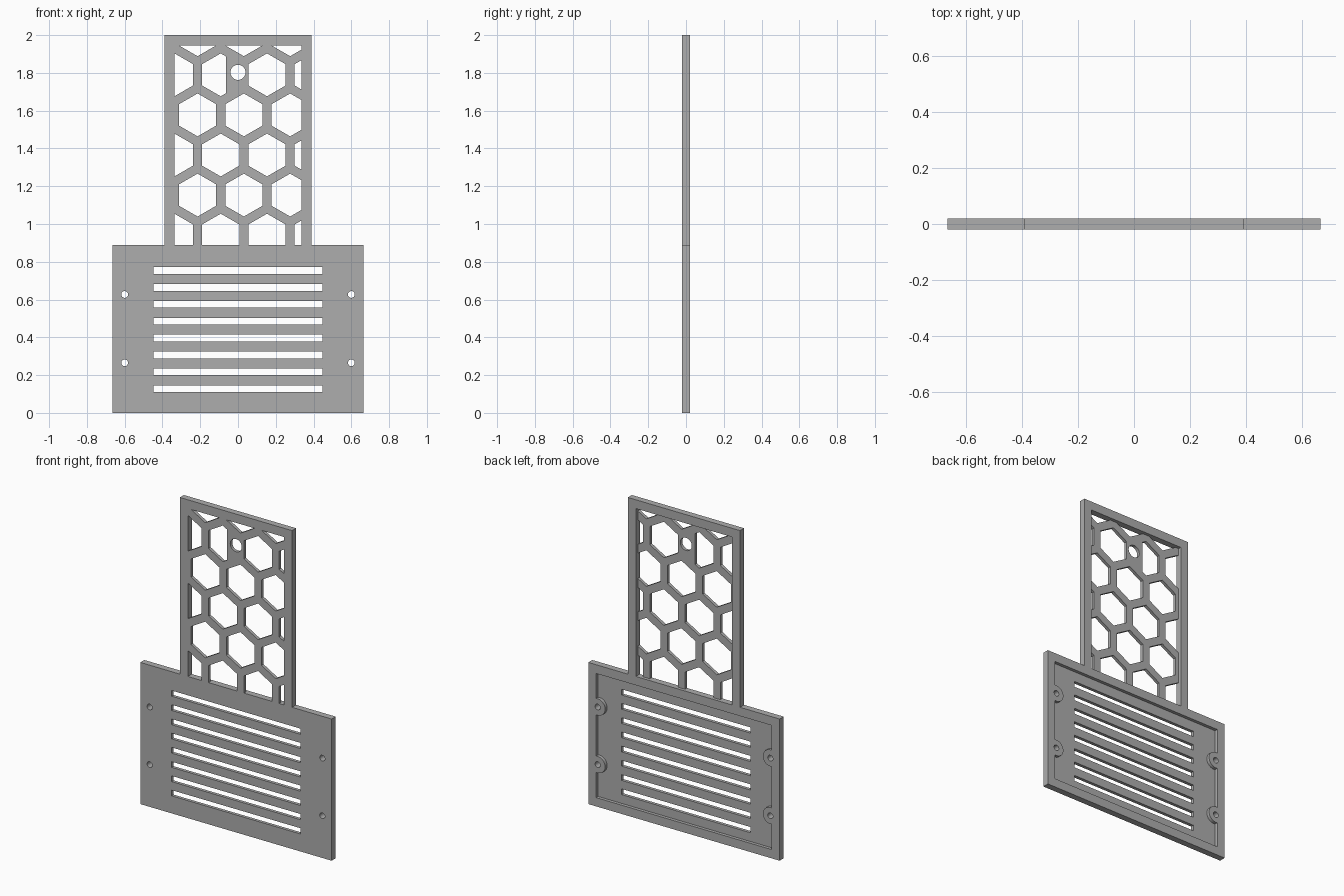
import bpy, bmesh, math

if "Cube" in bpy.data.objects:
    bpy.data.objects.remove(bpy.data.objects["Cube"])

T = 0.02            # half thickness
RIM = 0.055         # rim width around both recesses
grey = bpy.data.materials.new("grey plastic")
grey.diffuse_color = (0.42, 0.42, 0.42, 1)
grey.use_nodes = True
grey.node_tree.nodes["Principled BSDF"].inputs["Base Color"].default_value = grey.diffuse_color


def prisms(name, outlines, y0, y1):
    """One object made of (x, z) outlines extruded from y0 to y1."""
    bm = bmesh.new()
    for pts in outlines:
        face = bm.faces.new([bm.verts.new((x, y0, z)) for x, z in pts])
        ext = bmesh.ops.extrude_face_region(bm, geom=[face])["geom"]
        moved = [v for v in ext if isinstance(v, bmesh.types.BMVert)]
        bmesh.ops.translate(bm, verts=moved, vec=(0, y1 - y0, 0))
    bmesh.ops.recalc_face_normals(bm, faces=bm.faces)
    me = bpy.data.meshes.new(name)
    bm.to_mesh(me)
    bm.free()
    me.materials.append(grey)
    ob = bpy.data.objects.new(name, me)
    bpy.context.collection.objects.link(ob)
    return ob


def rect(x0, x1, z0, z1):
    return [(x0, z0), (x1, z0), (x1, z1), (x0, z1)]


def ngon(cx, cz, r, n, start=0.0):
    return [(cx + r * math.cos(start + math.tau * i / n),
             cz + r * math.sin(start + math.tau * i / n)) for i in range(n)]


def clip(pts, axis, limit, sign):
    """Keep the part of a convex outline where sign * coordinate <= sign * limit."""
    out = []
    for a, b in zip(pts, pts[1:] + pts[:1]):
        da, db = sign * (a[axis] - limit), sign * (b[axis] - limit)
        if da <= 0:
            out.append(a)
        if da * db < 0:
            t = da / (da - db)
            out.append((a[0] + t * (b[0] - a[0]), a[1] + t * (b[1] - a[1])))
    return out


def carve(target, cutter):
    mod = target.modifiers.new("cut", 'BOOLEAN')
    mod.operation, mod.solver, mod.object = 'DIFFERENCE', 'EXACT', cutter
    cutter.hide_render = True
    bpy.context.view_layer.objects.active = target
    bpy.ops.object.modifier_apply(modifier=mod.name)
    bpy.data.objects.remove(cutter)


# Stepped plate: wide base with a narrower upper panel
BW, BH, UW = 0.665, 0.89, 0.39
right = [(BW, 0), (BW, BH), (UW, BH), (UW, 2)]
plate = prisms("vent_plate", [right + [(-x, z) for x, z in reversed(right)]], -T, T)

# Rear recess of the base, leaving round screw bosses along the side rims
screw_x, screw_z, boss = 0.6, (0.265, 0.627), 0.052
wall = BW - RIM
a0 = math.acos((wall - screw_x) / boss)
side = [(wall, RIM)]
for zc in screw_z:
    for i in range(17):
        a = -a0 - (math.tau - 2 * a0) * i / 16
        side.append((screw_x + boss * math.cos(a), zc + boss * math.sin(a)))
side.append((wall, BH - RIM))
base_recess = side + [(-x, z) for x, z in reversed(side)]
carve(plate, prisms("base_recess_cutter", [base_recess], 0, 0.1))

# Rear recess of the upper panel
uw, top = UW - RIM, 2 - RIM
carve(plate, prisms("panel_recess_cutter", [rect(-uw, uw, BH, top)], 0, 0.1))

# Louvre slots and screw holes in the base
holes = [rect(-0.447, 0.447, z - 0.018, z + 0.018)
         for z in (0.128 + 0.0894 * i for i in range(8))]
holes += [ngon(s * screw_x, z, 0.018, 24) for s in (-1, 1) for z in screw_z]

# Honeycomb openings clipped to the panel window
pitch, radius = 0.245, 0.1135
for row in range(6):
    cz = 0.941 + row * pitch * math.sqrt(3) / 2
    for col in range(-2, 3):
        cx = 0.031 + col * pitch - (0 if row % 2 else pitch / 2)
        cell = ngon(cx, cz, radius, 6, math.pi / 6)
        # solid pad beside the hanging hole
        x_max = -0.063 if row == 4 and -0.2 < cx < 0 else uw
        for axis, limit, sign in ((0, x_max, 1), (0, -uw, -1), (1, top, 1), (1, BH, -1)):
            cell = clip(cell, axis, limit, sign) if cell else cell
        if len(cell) > 2:
            holes.append(cell)

# Hanging hole near the top
holes.append(ngon(0, 1.803, 0.04, 32))
carve(plate, prisms("opening_cutter", holes, -0.1, 0.1))

# Smooth round walls, crisp edges elsewhere
plate.select_set(True)
bpy.context.view_layer.objects.active = plate
bpy.ops.object.shade_smooth_by_angle(angle=math.radians(25))
